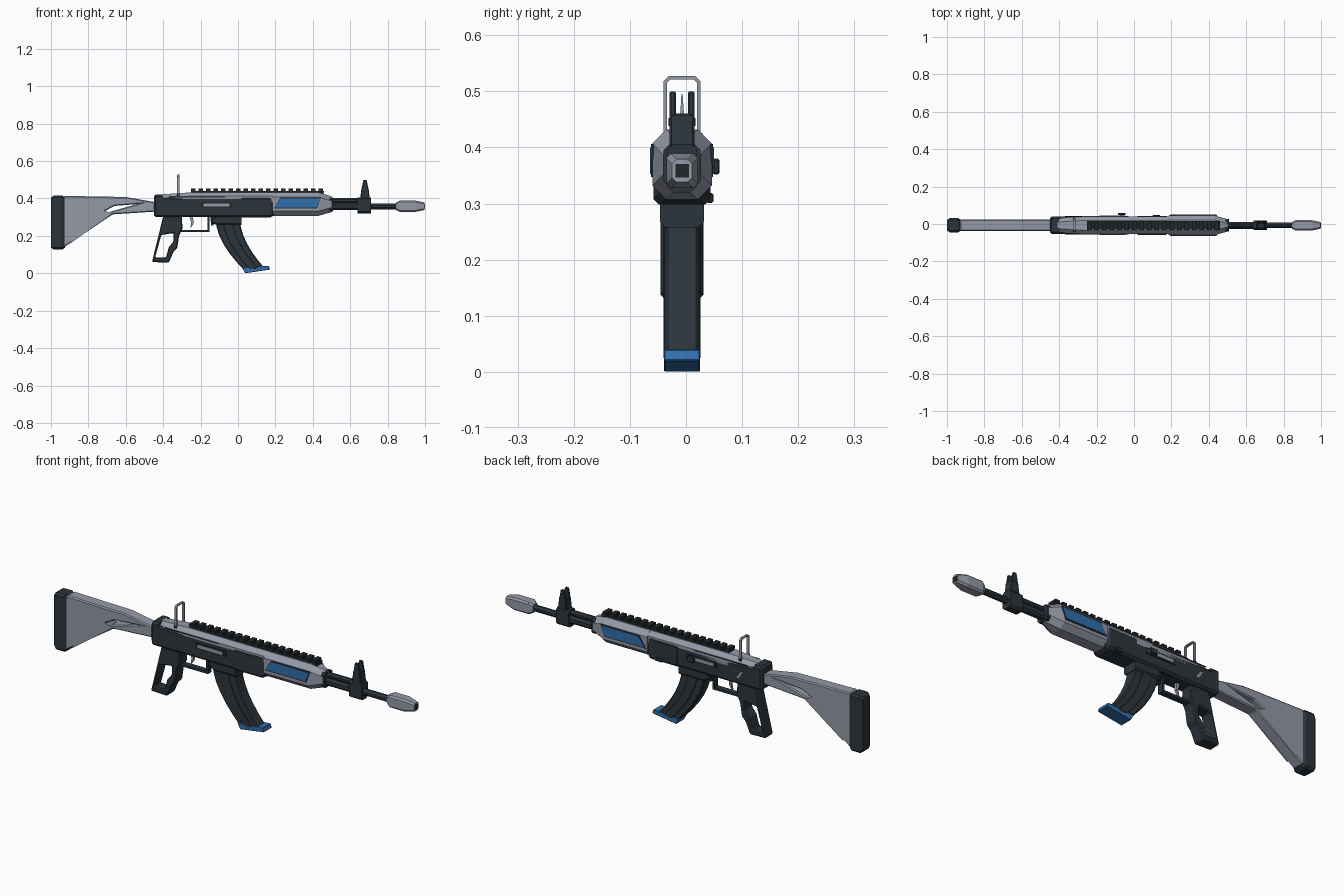
import bpy, bmesh
from mathutils import Matrix, Vector

if "Cube" in bpy.data.objects:
    bpy.data.objects.remove(bpy.data.objects["Cube"])

MIDDLE = -0.007  # centre plane of the body, offset by the charging handle
BODY = 0.047     # half width of the receiver
SIDES = {"right": -1, "left": 1}


def material(name, red, green, blue):
    mat = bpy.data.materials.new(name)
    mat.use_nodes = True
    mat.diffuse_color = (red, green, blue, 1)
    mat.node_tree.nodes["Principled BSDF"].inputs["Base Color"].default_value = mat.diffuse_color
    return mat


grey = material("light grey", 0.3, 0.32, 0.39)
dark = material("dark slate", 0.025, 0.035, 0.044)
black = material("rail black", 0.015, 0.02, 0.022)
accent = material("accent blue", 0.03, 0.16, 0.42)


def finish(name, bm, mat, bevel):
    """Turn the bmesh into an object with an optional edge chamfer."""
    bmesh.ops.recalc_face_normals(bm, faces=bm.faces[:])
    mesh = bpy.data.meshes.new(name)
    bm.to_mesh(mesh)
    bm.free()
    mesh.materials.append(mat)
    obj = bpy.data.objects.new(name, mesh)
    bpy.context.collection.objects.link(obj)
    if bevel:
        modifier = obj.modifiers.new("edge_chamfer", "BEVEL")
        modifier.width = bevel
        modifier.segments = 1
        modifier.limit_method = "ANGLE"
    return obj


def octagon(half, low, high, cut):
    """Rectangle with cut corners, symmetric about the centre plane."""
    side = [(half - cut, low), (half, low + cut), (half, high - cut), (half - cut, high)]
    return side + [(-across, height) for across, height in reversed(side)]


def taper(centre, low, high, wide, narrow):
    """Trapezoid outline given by the half widths at its foot and its top."""
    return [(centre - wide, low), (centre + wide, low), (centre + narrow, high), (centre - narrow, high)]


def tube(name, mat, start, end, half, low, high, cut=0.01, tail=0, nose=0, pinch=0.01):
    """Eight-sided bar along x, pinched over the tail and nose lengths."""
    stations = [(start + tail, 0), (end - nose, 0)]
    if tail:
        stations.insert(0, (start, pinch))
    if nose:
        stations.append((end, pinch))
    bm = bmesh.new()
    rings = []
    for x, inset in stations:
        outline = octagon(half - inset, low + inset, high - inset, cut)
        rings.append([bm.verts.new((x, MIDDLE + y, z)) for y, z in outline])
    for ring, following in zip(rings, rings[1:]):
        for i in range(len(ring)):
            bm.faces.new((ring[i - 1], ring[i], following[i], following[i - 1]))
    bm.faces.new(rings[0])
    bm.faces.new(rings[-1])
    return finish(name, bm, mat, 0)


def prism(name, mat, half, outline, hole=(), at=0, bevel=0, along_x=False):
    """Extrude an outline with an optional hole, across y or along x."""
    bm = bmesh.new()
    edges = []
    for loop in filter(None, (outline, hole)):
        if along_x:
            verts = [bm.verts.new((at - half, MIDDLE + u, z)) for u, z in loop]
        else:
            verts = [bm.verts.new((u, MIDDLE + at - half, z)) for u, z in loop]
        edges += [bm.edges.new((verts[i - 1], verts[i])) for i in range(len(verts))]
    bmesh.ops.triangle_fill(bm, use_beauty=True, edges=edges)
    bmesh.ops.dissolve_limit(bm, angle_limit=0.01, verts=bm.verts[:], edges=bm.edges[:])
    result = bmesh.ops.extrude_face_region(bm, geom=bm.faces[:])
    moved = [part for part in result["geom"] if isinstance(part, bmesh.types.BMVert)]
    direction = Vector((1, 0, 0)) if along_x else Vector((0, 1, 0))
    bmesh.ops.translate(bm, vec=direction * half * 2, verts=moved)
    return finish(name, bm, mat, bevel)


def block(name, mat, centre, size, copies=1, spacing=0, bevel=0):
    """Box centred on x, y, z, repeated along x."""
    bm = bmesh.new()
    for i in range(copies):
        place = Matrix.Translation(Vector(centre) + Vector((i * spacing, MIDDLE, 0)))
        bmesh.ops.create_cube(bm, size=1, matrix=place @ Matrix.Diagonal((*size, 1)))
    return finish(name, bm, mat, bevel)


# Stock with a slanted opening whose rear wall is dark
stock = prism(
    "stock", grey, 0.03, bevel=0.005,
    outline=[(-0.93, 0.414), (-0.6, 0.408), (-0.44, 0.38), (-0.44, 0.33), (-0.67, 0.315), (-0.93, 0.14)],
    hole=[(-0.89, 0.24), (-0.66, 0.36), (-0.54, 0.37), (-0.68, 0.33), (-0.89, 0.17)])
stock.data.materials.append(dark)
for face in stock.data.polygons:
    face.material_index = int(face.normal.x > 0.9 and face.center.x < -0.8)
tube("butt_pad", dark, -1, -0.925, 0.038, 0.127, 0.415, tail=0.015, nose=0.015)

# Receiver
tube("rear_block", dark, -0.45, -0.405, BODY, 0.3, 0.42, tail=0.01)
tube("receiver", dark, -0.41, 0.03, BODY, 0.3, 0.406)
tube("receiver_front", dark, 0.02, 0.19, 0.051, 0.298, 0.408, nose=0.02)
tube("top_cover", grey, -0.41, 0.2, BODY, 0.36, 0.432, cut=0.02, tail=0.15)
block("charging_stem", dark, (-0.065, 0.05, 0.366), (0.02, 0.02, 0.015))
block("charging_handle", dark, (-0.065, 0.061, 0.366), (0.04, 0.012, 0.028), bevel=0.003)
block("side_catch", dark, (0.12, 0.05, 0.31), (0.04, 0.012, 0.018), bevel=0.003)
prism("selector_lever", grey, 0.004, at=BODY,
      outline=[(-0.35, 0.37), (-0.335, 0.37), (-0.31, 0.335), (-0.325, 0.335)])

# Handguard
tube("handguard", grey, 0.185, 0.5, 0.053, 0.307, 0.432, cut=0.025, nose=0.07, pinch=0.02)
tube("handguard_cap", dark, 0.49, 0.508, 0.033, 0.33, 0.405)

# Ports, slots and blue panels on both sides
for label, side in SIDES.items():
    wall = side * BODY
    block(label + "_port_frame", black, (-0.115, wall, 0.366), (0.17, 0.005, 0.03))
    block(label + "_port_bolt", grey, (-0.115, wall, 0.366), (0.14, 0.009, 0.016))
    block(label + "_cover_slot", black, (-0.22, wall, 0.408), (0.3, 0.004, 0.004))
    panel = [(0.195, 0.353), (0.23, 0.4), (0.44, 0.4), (0.42, 0.353)]
    frame = [(x * 1.03 - 0.01, z + (z - 0.377) / 4) for x, z in panel]
    prism(label + "_panel_frame", dark, 0.002, frame, at=side * 0.053)
    prism(label + "_blue_panel", accent, 0.004, panel, at=side * 0.053)

# Top rail
block("rail_base", black, (0.105, 0, 0.433), (0.71, 0.044, 0.014))
block("rail_teeth", black, (-0.238, 0, 0.445), (0.024, 0.048, 0.014), copies=18, spacing=0.04)

# Rear sight
band = 0.006
prism("rear_sight_hoop", grey, band, at=-0.32, along_x=True,
      outline=octagon(0.033, 0.41, 0.527, band + 0.003),
      hole=octagon(0.033 - band, 0.41 + band, 0.527 - band, band))
block("rear_sight_base", dark, (-0.32, 0, 0.415), (0.014, 0.072, 0.022))

# Barrel, gas tube and muzzle
tube("barrel", dark, 0.49, 0.87, 0.015, 0.342, 0.373)
tube("barrel_sleeve", dark, 0.49, 0.66, 0.019, 0.338, 0.376)
tube("gas_tube", dark, 0.49, 0.66, 0.013, 0.376, 0.402, cut=0.008)
tube("muzzle", grey, 0.845, 0.998, 0.028, 0.328, 0.389, cut=0.008, tail=0.02, nose=0.05)
block("muzzle_bore", black, (0.99, 0, 0.358), (0.02, 0.024, 0.024))

# Front sight
tube("front_sight_block", dark, 0.64, 0.71, 0.026, 0.32, 0.406)
prism("front_sight_base", dark, 0.022, taper(0.679, 0.4, 0.46, 0.026, 0.018), bevel=0.003)
for label, side in SIDES.items():
    prism(label + "_sight_prong", dark, 0.006, taper(0.679, 0.45, 0.5, 0.018, 0.009),
          at=side * 0.0165, bevel=0.003)
prism("front_sight_pin", grey, 0.004, taper(0, 0.45, 0.495, 0.004, 0.001), at=0.677, along_x=True)

# Pistol grip with opening
prism("grip", dark, 0.031, bevel=0.006,
      outline=[(-0.4, 0.305), (-0.46, 0.06), (-0.37, 0.057), (-0.345, 0.115),
               (-0.325, 0.135), (-0.315, 0.2), (-0.297, 0.24), (-0.3, 0.305)],
      hole=[(-0.41, 0.205), (-0.345, 0.215), (-0.345, 0.17), (-0.37, 0.14), (-0.385, 0.085), (-0.443, 0.085)])

# Trigger and guard
block("trigger_guard", dark, (-0.23, 0, 0.226), (0.155, 0.03, 0.011))
block("trigger_guard_post", dark, (-0.158, 0, 0.262), (0.011, 0.03, 0.08))
prism("trigger", grey, 0.006, [(-0.26, 0.305), (-0.24, 0.305), (-0.238, 0.265), (-0.255, 0.24), (-0.25, 0.27)])
prism("magazine_catch", dark, 0.012, taper(-0.137, 0.255, 0.305, 0.006, 0.012))


def magazine_edge(share):
    """Curve from the well to the floor, from the rear (0) to the front (1) edge."""
    steps = [i / 6 for i in range(7)]
    return [(-0.12 + 0.13 * share + (0.15 - 0.02 * share) * t ** 1.8, 0.29 - (0.27 - 0.01 * share) * t)
            for t in steps]


# Magazine, curved forward
tube("magazine_well", dark, -0.14, 0.018, 0.039, 0.257, 0.31, tail=0.03)
prism("magazine", dark, 0.03, magazine_edge(0) + magazine_edge(1)[::-1], bevel=0.005)
prism("magazine_rib", dark, 0.033, magazine_edge(0.3) + magazine_edge(0.7)[::-1], bevel=0.002)
prism("magazine_floor", accent, 0.032, [(0.022, 0.03), (0.165, 0.04), (0.172, 0.02), (0.038, 0)], bevel=0.002)
